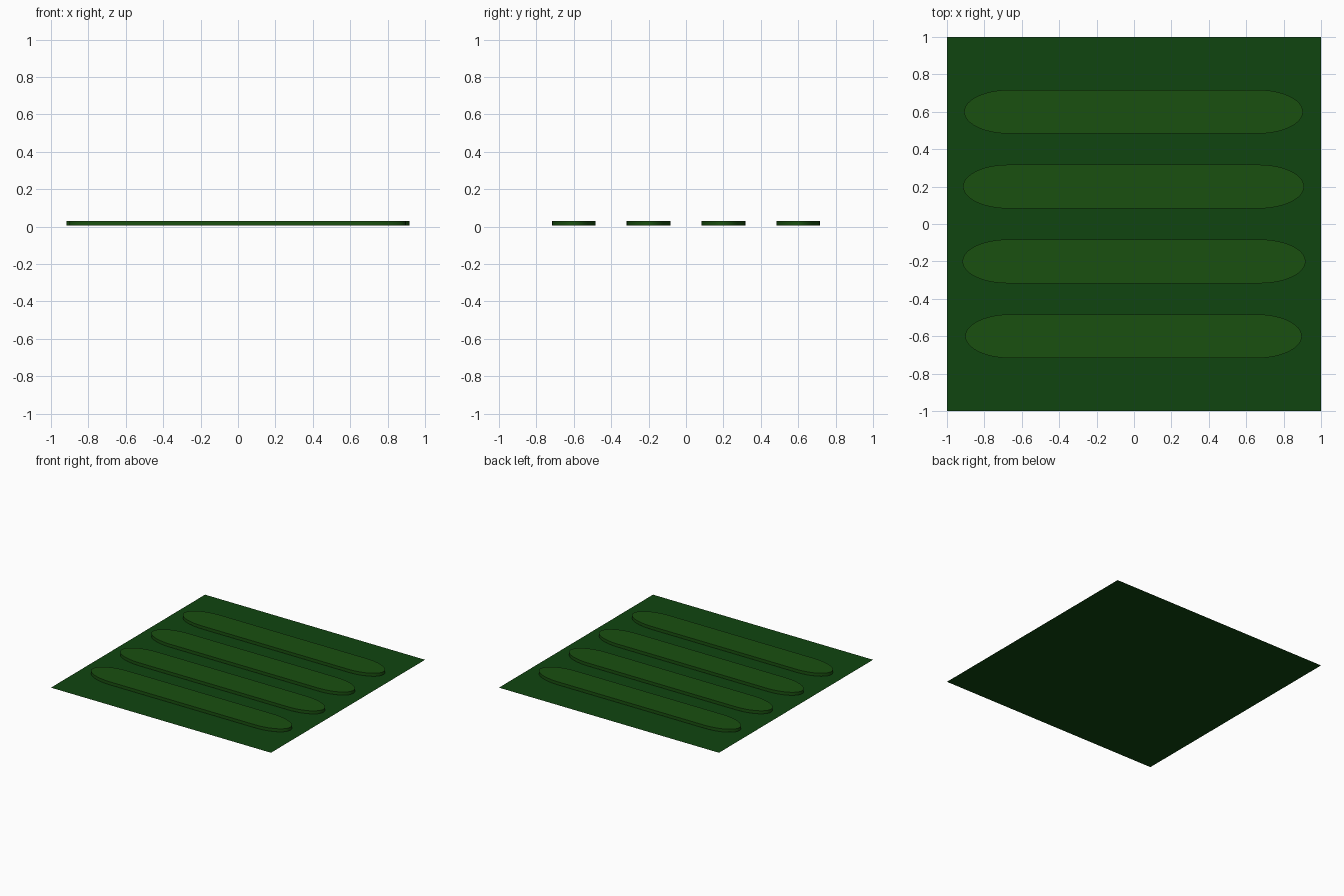
import bpy, bmesh
from math import sin, cos, pi

if "Cube" in bpy.data.objects:
    bpy.data.objects.remove(bpy.data.objects["Cube"])


def material(name, color):
    m = bpy.data.materials.new(name)
    m.diffuse_color = color
    m.use_nodes = True
    m.node_tree.nodes["Principled BSDF"].inputs["Base Color"].default_value = m.diffuse_color
    return m


lawn_green = material("lawn_green", (0.005, 0.06, 0.005, 1))
row_green = material("row_green", (0.01, 0.08, 0.005, 1))

# flat ground sheet
bpy.ops.mesh.primitive_plane_add(size=2)
sheet = bpy.context.object
sheet.name = "ground_sheet"
sheet.data.materials.append(lawn_green)


# raised strip: long outline with half-ellipse ends, extruded upwards
def strip(name, y, left, right, half=0.117, end=0.24, bottom=0.005, top=0.03, n=24):
    bm = bmesh.new()
    pts = []
    for tip, side, start in ((right, 1, -pi / 2), (left, -1, pi / 2)):
        for i in range(n + 1):
            a = start + pi * i / n
            pts.append((tip - side * end + end * cos(a), y + half * sin(a)))
    face = bm.faces.new([bm.verts.new((px, py, bottom)) for px, py in pts])
    out = bmesh.ops.extrude_face_region(bm, geom=[face])
    verts = [g for g in out["geom"] if isinstance(g, bmesh.types.BMVert)]
    bmesh.ops.translate(bm, verts=verts, vec=(0, 0, top - bottom))
    bmesh.ops.recalc_face_normals(bm, faces=bm.faces)
    mesh = bpy.data.meshes.new(name)
    bm.to_mesh(mesh)
    bm.free()
    mesh.materials.append(row_green)
    ob = bpy.data.objects.new(name, mesh)
    bpy.context.collection.objects.link(ob)
    bpy.ops.object.select_all(action='DESELECT')
    ob.select_set(True)
    bpy.context.view_layer.objects.active = ob
    bpy.ops.object.shade_smooth_by_angle()


# four strips with slightly different lengths
rows = [(-0.6, -0.902, 0.897), (-0.2, -0.917, 0.917),
        (0.2, -0.914, 0.909), (0.6, -0.908, 0.903)]
for i, (y, left, right) in enumerate(rows):
    strip(f"raised_strip_{i + 1}", y, left, right)
